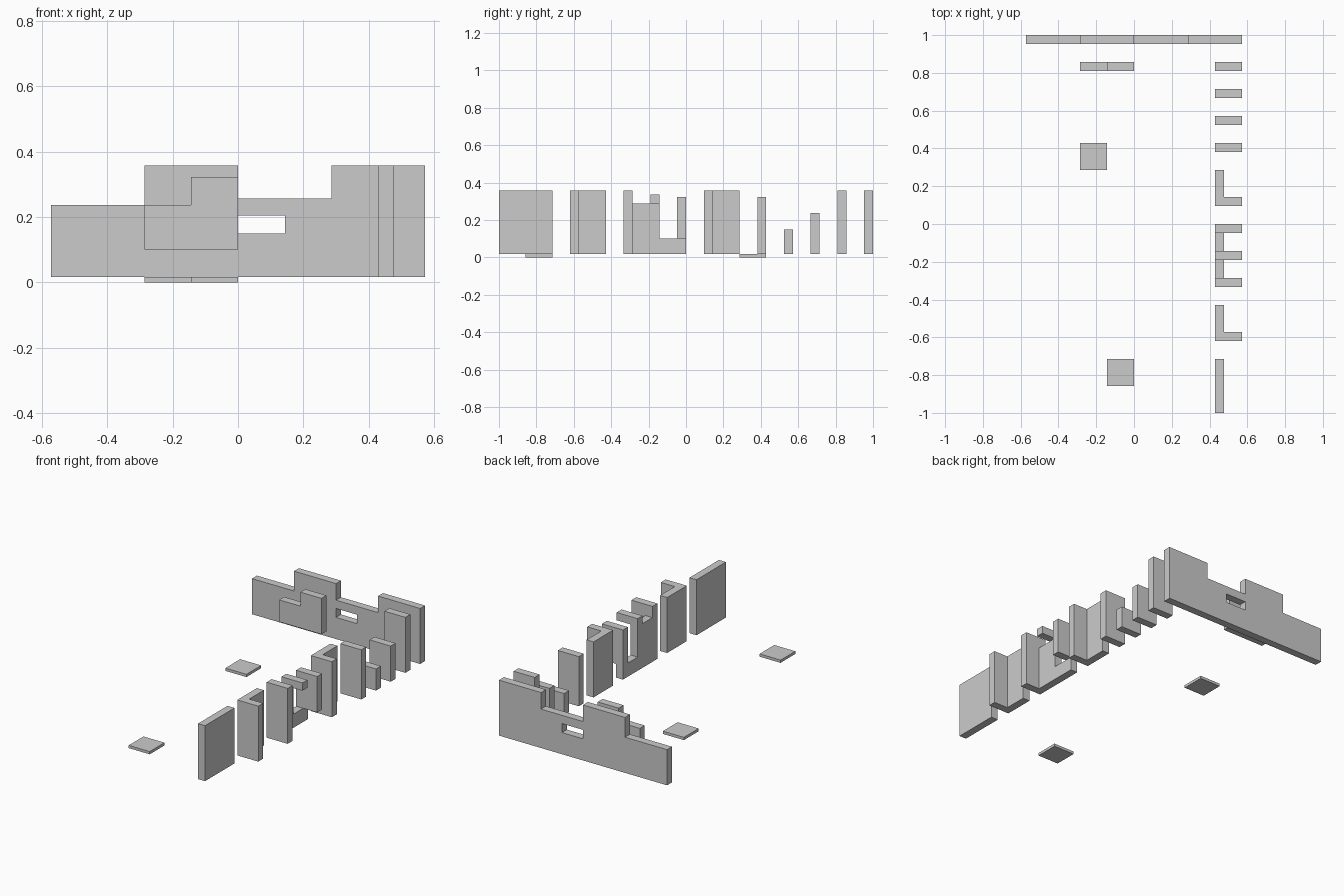
import bpy
import bmesh
from mathutils import Vector

if "Cube" in bpy.data.objects:
    bpy.data.objects.remove(bpy.data.objects["Cube"])

U = 1 / 7        # grid cell
T = 1 / 21       # wall thickness
BASE = 0.017     # underside of walls, top of floor tiles
TOP = 0.358      # full wall height
X0 = 3 * U       # left face of the right-hand row
X1 = 4 * U       # right face of the right-hand row


def prism(name, pts, axis, lo, hi):
    """Extrude a 2D outline along an axis from lo to hi."""
    place = {"x": lambda a, b: (lo, a, b),
             "y": lambda a, b: (a, lo, b),
             "z": lambda a, b: (a, b, lo)}[axis]
    step = Vector([(hi - lo) * (axis == c) for c in "xyz"])
    bm = bmesh.new()
    face = bm.faces.new([bm.verts.new(place(*p)) for p in pts])
    ext = bmesh.ops.extrude_face_region(bm, geom=[face], use_keep_orig=True)
    bmesh.ops.translate(bm, vec=step, verts=[
        v for v in ext["geom"] if isinstance(v, bmesh.types.BMVert)])
    bmesh.ops.recalc_face_normals(bm, faces=bm.faces)
    mesh = bpy.data.meshes.new(name)
    bm.to_mesh(mesh)
    bm.free()
    ob = bpy.data.objects.new(name, mesh)
    bpy.context.collection.objects.link(ob)
    return ob


def box(name, x, y, z):
    rect = [(x[0], y[0]), (x[1], y[0]), (x[1], y[1]), (x[0], y[1])]
    return prism(name, rect, "z", *z)


# stepped back wall with a window slot
wall = prism("back_wall", [
    (-4 * U, BASE), (4 * U, BASE), (4 * U, TOP), (2 * U, TOP),
    (2 * U, 0.256), (0, 0.256), (0, TOP), (-2 * U, TOP),
    (-2 * U, 0.236), (-4 * U, 0.236)], "y", 1 - T, 1)
slot = box("window_cutter", (0, U), (0.9, 1.1), (0.15, 0.205))
slot.hide_render = True
slot.hide_viewport = True
cut = wall.modifiers.new("window", "BOOLEAN")
cut.operation = "DIFFERENCE"
cut.solver = "EXACT"
cut.object = slot

# raised stepped panel in front of the back wall
prism("raised_panel", [
    (-2 * U, 0.101), (0, 0.101), (0, 0.322), (-U, 0.322),
    (-U, 0.236), (-2 * U, 0.236)], "y", 6 * U - T, 6 * U)

# cross slabs along the right-hand row: far edge in cells, bottom, top
for i, (cell, low, high) in enumerate([
        (6, BASE, TOP), (5, BASE, 0.236), (4, BASE, 0.15), (3, BASE, 0.322),
        (0, 0.101, 0.322), (-1, 0.289, 0.337), (-2, BASE, TOP)]):
    box(f"cross_slab_{i + 1}", (X0, X1), (cell * U - T, cell * U), (low, high))

# L-shaped corner walls
for i, cell in enumerate((1, -4)):
    a, b, c = cell * U - T, cell * U, (cell + 1) * U
    prism(f"corner_wall_{i + 1}", [
        (X0, a), (X1, a), (X1, b), (X0 + T, b), (X0 + T, c), (X0, c)],
        "z", BASE, TOP)

# low stepped wall joining the middle slabs
prism("stepped_side_wall", [
    (-2 * U, BASE), (0, BASE), (0, 0.101), (-U, 0.101),
    (-U, 0.289), (-2 * U, 0.289)], "x", X0, X0 + T)

# plain wall at the front end
box("front_side_wall", (X0, X0 + T), (-1, -5 * U), (BASE, TOP))

# loose floor tiles
for i, (cx, cy) in enumerate([(-2, 2), (-1, -6)]):
    box(f"floor_tile_{i + 1}", (cx * U, (cx + 1) * U),
        (cy * U, (cy + 1) * U), (0, BASE))
